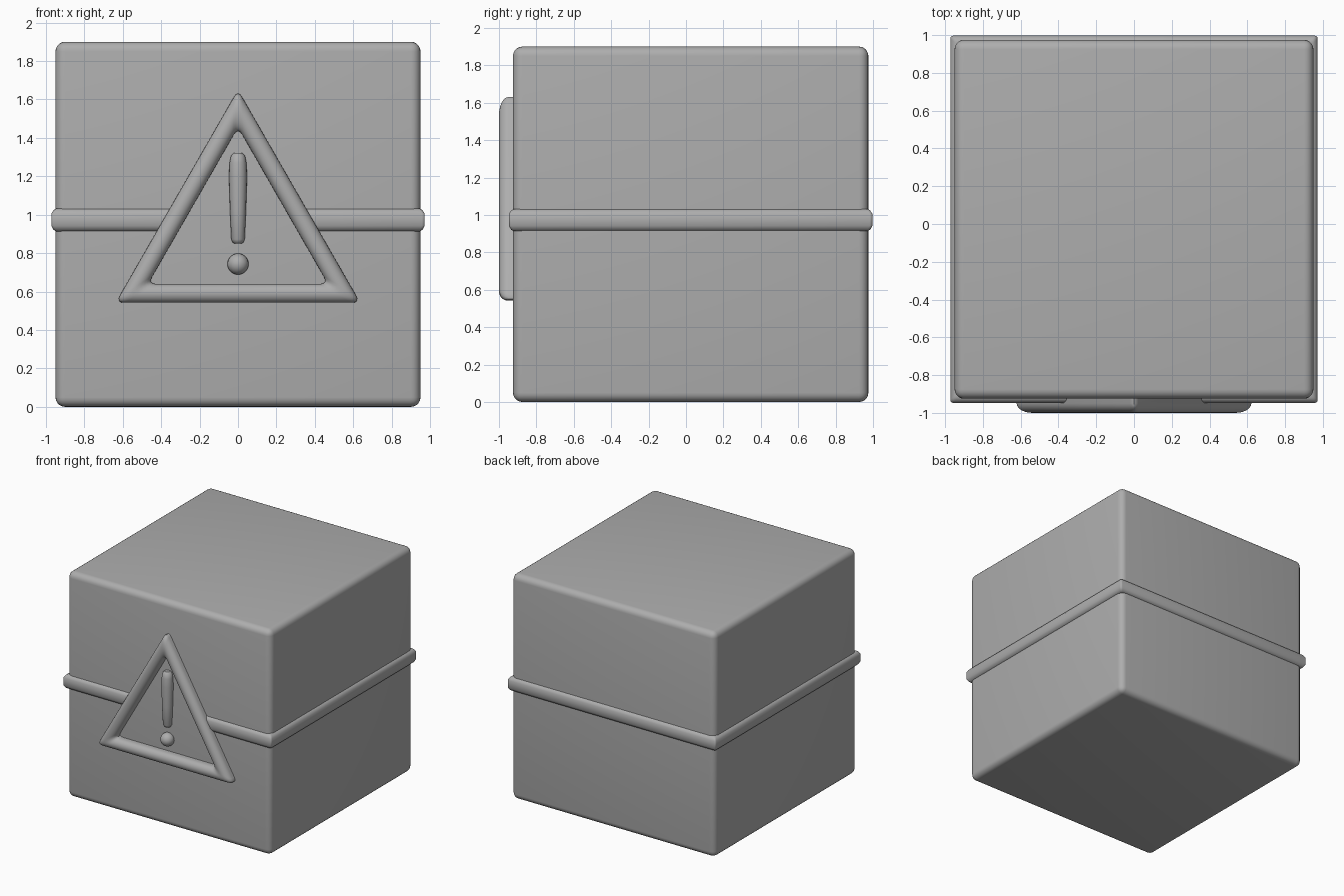
import bpy, bmesh, math
from mathutils import Vector

if "Cube" in bpy.data.objects:
    bpy.data.objects.remove(bpy.data.objects["Cube"])

# Dark grey shared by all parts
grey = bpy.data.materials.new("dark_grey")
grey.diffuse_color = (0.42, 0.42, 0.42, 1)
grey.use_nodes = True
grey.node_tree.nodes["Principled BSDF"].inputs["Base Color"].default_value = grey.diffuse_color


def finish(name, bm, angle=40):
    bmesh.ops.recalc_face_normals(bm, faces=bm.faces[:])
    mesh = bpy.data.meshes.new(name)
    bm.to_mesh(mesh)
    bm.free()
    mesh.materials.append(grey)
    ob = bpy.data.objects.new(name, mesh)
    bpy.context.collection.objects.link(ob)
    bpy.ops.object.select_all(action='DESELECT')
    ob.select_set(True)
    bpy.context.view_layer.objects.active = ob
    bpy.ops.object.shade_smooth_by_angle(angle=math.radians(angle))
    return ob


def round_corners(pts, cut, closed, steps=4):
    """Replace each corner with a short curve."""
    out, n = [], len(pts)
    for i, p in enumerate(pts):
        if not closed and i in (0, n - 1):
            out.append(p)
            continue
        a = p + (pts[i - 1] - p).normalized() * cut
        b = p + (pts[(i + 1) % n] - p).normalized() * cut
        for k in range(steps + 1):
            t = k / steps
            out.append(a * (1 - t) ** 2 + p * 2 * t * (1 - t) + b * t * t)
    return out


def skin(name, loops, closed):
    """Join parallel loops into a tube; open tubes get end caps."""
    bm = bmesh.new()
    rows = [[bm.verts.new(p) for p in loop] for loop in loops]
    n = len(rows[0])
    for j, a in enumerate(rows):
        b = rows[(j + 1) % len(rows)]
        for i in range(n if closed else n - 1):
            k = (i + 1) % n
            bm.faces.new((a[i], a[k], b[k], b[i]))
    if not closed:
        for i in (0, n - 1):
            bm.faces.new([r[i] for r in rows])
    return finish(name, bm)


# Rounded box body
bm = bmesh.new()
bmesh.ops.create_cube(bm, size=1.9)
bmesh.ops.translate(bm, verts=bm.verts[:], vec=(0, 0.025, 0.95))
bmesh.ops.bevel(bm, geom=bm.edges[:], offset=0.05, segments=5, profile=0.5,
                affect='EDGES')
finish("box_body", bm)

# Raised band, interrupted behind the warning triangle
loops = []
for d, z in [(-0.03, 0.913), (-0.005, 0.913), (0.01, 0.921), (0.022, 0.942),
             (0.022, 1.005), (0.01, 1.024), (-0.005, 1.032), (-0.03, 1.032)]:
    h = 0.95 + d
    pts = [(-0.335, -h), (-h, -h), (-h, h), (h, h), (h, -h), (0.335, -h)]
    pts = [Vector((x, y + 0.025, z)) for x, y in pts]
    loops.append(round_corners(pts, 0.015, False, 3))
skin("band", loops, False)

# Warning triangle frame with a half-round section
section = [(0, -0.9)]
for k in range(13):
    t = math.pi * k / 12
    section.append((0.0485 * (1 - math.cos(t)), -0.95 - 0.05 * math.sin(t)))
section.append((0.097, -0.9))
loops = []
for d, y in section:
    r = 0.735 - 2 * d
    pts = [Vector((r * math.sin(a), y, 0.911 + r * math.cos(a)))
           for a in (0, math.tau / 3, 2 * math.tau / 3)]
    # stretch slightly in height
    for p in pts:
        p.z = 0.911 + (p.z - 0.911) * 1.005
    loops.append(round_corners(pts, 0.045, True))
skin("triangle_frame", loops, True)

# Exclamation stroke: tapered round bar
profile = [(0.85, 0.018), (0.855, 0.027), (0.872, 0.035), (1.03, 0.042),
           (1.2, 0.047), (1.27, 0.044), (1.308, 0.036), (1.32, 0.022)]
bm = bmesh.new()
rings = [[bm.verts.new((r * math.cos(math.tau * i / 20),
                        -0.94 + r * math.sin(math.tau * i / 20), z))
          for i in range(20)] for z, r in profile]
for a, b in zip(rings, rings[1:]):
    for i in range(20):
        k = (i + 1) % 20
        bm.faces.new((a[i], a[k], b[k], b[i]))
bm.faces.new(rings[0])
bm.faces.new(rings[-1])
finish("mark_stroke", bm)

# Exclamation dot
bm = bmesh.new()
bmesh.ops.create_uvsphere(bm, u_segments=24, v_segments=14, radius=0.055)
bmesh.ops.translate(bm, verts=bm.verts[:], vec=(0, -0.94, 0.743))
finish("mark_dot", bm)
